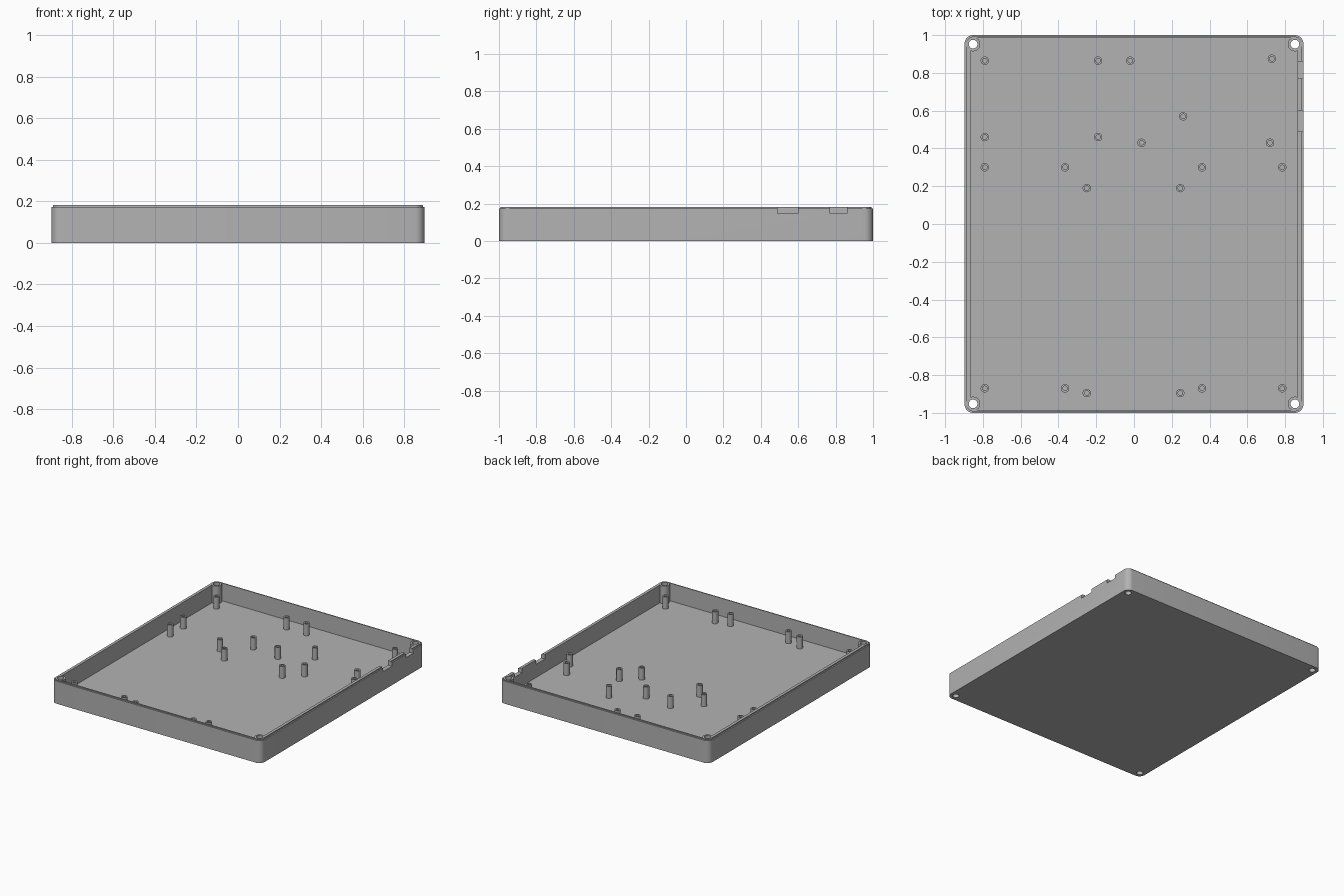
import bpy, bmesh, math
from mathutils import Matrix

if "Cube" in bpy.data.objects:
    bpy.data.objects.remove(bpy.data.objects["Cube"])

HX, HY, RIM, TOP = 0.897, 1.0, 0.174, 0.182
FLOOR, POST_TOP = 0.045, 0.137
BOSS_X, BOSS_Y = 0.852, 0.952

grey = bpy.data.materials.new("plain grey")
grey.use_nodes = True
grey.diffuse_color = (0.45, 0.45, 0.45, 1)
grey.node_tree.nodes["Principled BSDF"].inputs["Base Color"].default_value = (0.45, 0.45, 0.45, 1)


def make_object(name, bm):
    bmesh.ops.recalc_face_normals(bm, faces=bm.faces)
    mesh = bpy.data.meshes.new(name)
    bm.to_mesh(mesh)
    bm.free()
    mesh.materials.append(grey)
    obj = bpy.data.objects.new(name, mesh)
    bpy.context.collection.objects.link(obj)
    return obj


def smooth(obj):
    bpy.ops.object.select_all(action="DESELECT")
    obj.select_set(True)
    bpy.context.view_layer.objects.active = obj
    bpy.ops.object.shade_smooth_by_angle(angle=math.radians(30))


def rounded_ring(bm, hx, hy, radius, z, steps=8):
    ring = []
    for k, (sx, sy) in enumerate([(1, 1), (-1, 1), (-1, -1), (1, -1)]):
        for i in range(steps + 1):
            a = math.pi / 2 * (k + i / steps)
            ring.append(bm.verts.new((sx * (hx - radius) + radius * math.cos(a),
                                      sy * (hy - radius) + radius * math.sin(a), z)))
    return ring


def skin(bm, rings):
    for low, high in zip(rings, rings[1:]):
        for i in range(len(low)):
            j = (i + 1) % len(low)
            bm.faces.new((low[i], low[j], high[j], high[i]))


def add_cylinder(bm, x, y, r, z0, z1):
    bmesh.ops.create_cone(bm, cap_ends=True, segments=32, radius1=r, radius2=r, depth=z1 - z0,
                          matrix=Matrix.Translation((x, y, (z0 + z1) / 2)))


def add_box(bm, x0, x1, y0, y1, z0, z1):
    place = Matrix.Translation(((x0 + x1) / 2, (y0 + y1) / 2, (z0 + z1) / 2))
    bmesh.ops.create_cube(bm, size=1, matrix=place @ Matrix.Diagonal((x1 - x0, y1 - y0, z1 - z0, 1)))


def combine(obj, tool, operation):
    mod = obj.modifiers.new(operation.lower(), "BOOLEAN")
    mod.object, mod.operation, mod.solver = tool, operation, "EXACT"
    bpy.ops.object.select_all(action="DESELECT")
    obj.select_set(True)
    bpy.context.view_layer.objects.active = obj
    bpy.ops.object.modifier_apply(modifier=mod.name)
    bpy.data.objects.remove(tool)


# Tray with a stepped rim and a sunken floor
bm = bmesh.new()
rings = [rounded_ring(bm, HX, HY, 0.045, 0),
         rounded_ring(bm, HX, HY, 0.045, RIM),
         rounded_ring(bm, HX - 0.01, HY - 0.008, 0.037, RIM),
         rounded_ring(bm, HX - 0.01, HY - 0.008, 0.037, TOP),
         rounded_ring(bm, HX - 0.032, HY - 0.016, 0.012, TOP),
         rounded_ring(bm, HX - 0.032, HY - 0.016, 0.012, FLOOR)]
skin(bm, rings)
bm.faces.new(rings[0])
bm.faces.new(rings[-1])
tray = make_object("tray", bm)

# Screw bosses in the corners
corners = [(sx * BOSS_X, sy * BOSS_Y) for sx in (-1, 1) for sy in (-1, 1)]
bm = bmesh.new()
for x, y in corners:
    add_cylinder(bm, x, y, 0.038, 0.02, TOP - 0.001)
combine(tray, make_object("corner_bosses", bm), "UNION")

# Screw holes and two cable notches in the left wall
bm = bmesh.new()
for x, y in corners:
    add_cylinder(bm, x, y, 0.023, -0.1, 0.3)
for y0, y1 in [(0.49, 0.60), (0.77, 0.86)]:
    add_box(bm, HX - 0.045, HX + 0.05, y0, y1, 0.147, 0.3)
combine(tray, make_object("hole_cutters", bm), "DIFFERENCE")
smooth(tray)

# Hollow standoff posts, grouped by row
rows = {0.865: (-0.79, -0.19, -0.02), 0.875: (0.73,), 0.57: (0.26,),
        0.46: (-0.79, -0.19), 0.43: (0.04, 0.72),
        0.30: (-0.79, -0.365, 0.36, 0.785), 0.19: (-0.25, 0.245),
        -0.87: (-0.79, -0.365, 0.36, 0.785), -0.895: (-0.25, 0.245)}
bm = bmesh.new()
profile = [(0.022, FLOOR - 0.002), (0.022, POST_TOP), (0.012, POST_TOP), (0.012, FLOOR + 0.001)]
post_rings = [rounded_ring(bm, r, r, r, z, 6) for r, z in profile]
skin(bm, post_rings)
bm.faces.new(post_rings[0])
bm.faces.new(post_rings[-1])
bmesh.ops.remove_doubles(bm, verts=bm.verts, dist=0.0001)
post = make_object("standoff_post", bm)
smooth(post)
spots = [(x, y) for y, xs in rows.items() for x in xs]
post.location = (*spots[0], 0)
for x, y in spots[1:]:
    copy = post.copy()
    copy.location = (x, y, 0)
    bpy.context.collection.objects.link(copy)
